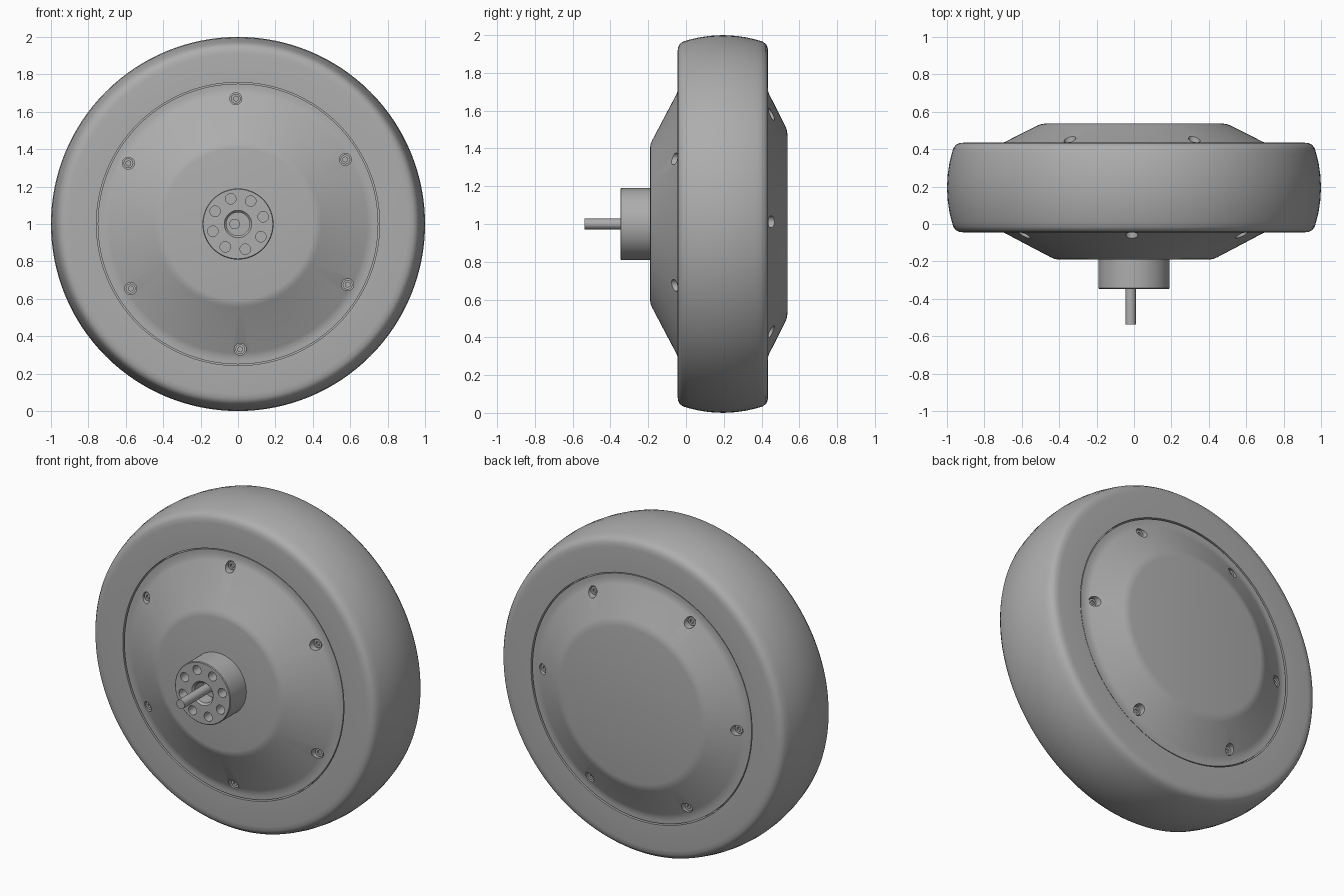
import bpy, bmesh, math
from mathutils import Matrix, Vector

if "Cube" in bpy.data.objects:
    bpy.data.objects.remove(bpy.data.objects["Cube"], do_unlink=True)

grey = bpy.data.materials.new("plain grey")
grey.use_nodes = True
GREY = (0.42, 0.42, 0.42, 1)
grey.diffuse_color = GREY
grey.node_tree.nodes["Principled BSDF"].inputs["Base Color"].default_value = GREY


def finish(name, bm, angle=25):
    bmesh.ops.remove_doubles(bm, verts=bm.verts, dist=1e-5)
    bmesh.ops.recalc_face_normals(bm, faces=bm.faces)
    mesh = bpy.data.meshes.new(name)
    bm.to_mesh(mesh)
    bm.free()
    mesh.materials.append(grey)
    ob = bpy.data.objects.new(name, mesh)
    bpy.context.collection.objects.link(ob)
    smooth(ob, angle)
    return ob


def smooth(ob, angle):
    bpy.ops.object.select_all(action='DESELECT')
    ob.select_set(True)
    bpy.context.view_layer.objects.active = ob
    bpy.ops.object.shade_smooth_by_angle(angle=math.radians(angle))


def lathe(name, profile, steps=128, closed=False, angle=25):
    """Spin (radius, y) points around the wheel axle."""
    bm = bmesh.new()
    verts = [bm.verts.new((r, y, 1)) for r, y in profile]
    pairs = list(zip(verts, verts[1:]))
    if closed:
        pairs.append((verts[-1], verts[0]))
    edges = [bm.edges.new(p) for p in pairs]
    bmesh.ops.spin(bm, geom=verts + edges, cent=(0, 0, 1), axis=(0, 1, 0),
                   angle=math.tau, steps=steps, use_merge=True)
    return finish(name, bm, angle)


def ring_points(radius, count, offset):
    for i in range(count):
        a = math.radians(offset) + math.tau * i / count
        yield radius * math.cos(a), 1 + radius * math.sin(a)


def add_cylinder(bm, x, z, y0, y1, radius, sides=24):
    place = Matrix.Translation((x, (y0 + y1) / 2, z)) @ Matrix.Rotation(math.pi / 2, 4, 'X')
    bmesh.ops.create_cone(bm, cap_ends=True, segments=sides, radius1=radius,
                          radius2=radius, depth=abs(y1 - y0), matrix=place)


def drill(target, cylinders, angle=25):
    """Cut round holes given as (x, z, y0, y1, radius, sides)."""
    bm = bmesh.new()
    for c in cylinders:
        add_cylinder(bm, *c)
    cutter = finish("hole_cutter", bm)
    cutter.hide_render = True
    mod = target.modifiers.new("holes", 'BOOLEAN')
    mod.operation, mod.solver, mod.object = 'DIFFERENCE', 'EXACT', cutter
    bpy.context.view_layer.objects.active = target
    bpy.ops.object.modifier_apply(modifier=mod.name)
    bpy.data.objects.remove(cutter, do_unlink=True)
    smooth(target, angle)


# Tyre: crowned tread, rounded shoulders, flat side walls
MID, HALF = 0.195, 0.24
half = [(0.74, 0.17), (0.757, 0.17), (0.757, HALF), (0.91, HALF), (0.935, 0.237),
        (0.953, 0.228), (0.966, 0.21), (0.975, 0.18), (0.987, 0.13), (0.996, 0.07)]
tyre_profile = ([(r, MID - d) for r, d in half] + [(1.0, MID)]
                + [(r, MID + d) for r, d in reversed(half)])
lathe("tyre", tyre_profile, closed=True, angle=40)

# Motor housing: a cone on both sides of a central drum
housing = lathe("motor_housing", [
    (0, -0.19), (0.405, -0.19), (0.425, -0.187), (0.445, -0.178),
    (0.69, -0.049), (0.71, -0.042), (0.73, -0.04), (0.75, -0.04),
    (0.75, 0.43), (0.73, 0.43), (0.71, 0.432), (0.69, 0.439),
    (0.52, 0.525), (0.5, 0.533), (0.475, 0.537), (0, 0.537)], angle=35)

# Countersunk bolt holes, turned half a step between the two sides
front = list(ring_points(0.67, 6, 31))
back = list(ring_points(0.665, 6, 1))
drill(housing, [(x, z, -0.2, -0.025, 0.032, 24) for x, z in front]
      + [(x, z, 0.415, 0.6, 0.032, 24) for x, z in back], 35)


def bolts(name, points, seat, top):
    bm = bmesh.new()
    for x, z in points:
        add_cylinder(bm, x, z, seat, top, 0.026)
    heads = finish(name, bm)
    mid = (seat + top) / 2
    drill(heads, [(x, z, mid, 2 * top - mid, 0.014, 6) for x, z in points])


bolts("front_bolts", front, -0.02, -0.042)
bolts("back_bolts", back, 0.41, 0.432)

# Axle boss with a ring of mounting holes around a bevelled bore
boss = lathe("axle_boss", [
    (0, -0.18), (0.19, -0.18), (0.19, -0.343), (0.186, -0.347),
    (0.073, -0.347), (0.062, -0.335), (0.062, -0.25), (0, -0.25)], steps=96)
drill(boss, [(x, z, -0.4, -0.28, 0.028, 24) for x, z in ring_points(0.14, 8, 16)])

# Cable leaving the bore
bm = bmesh.new()
add_cylinder(bm, -0.018, 1, -0.537, -0.24, 0.028, 32)
finish("cable", bm)
